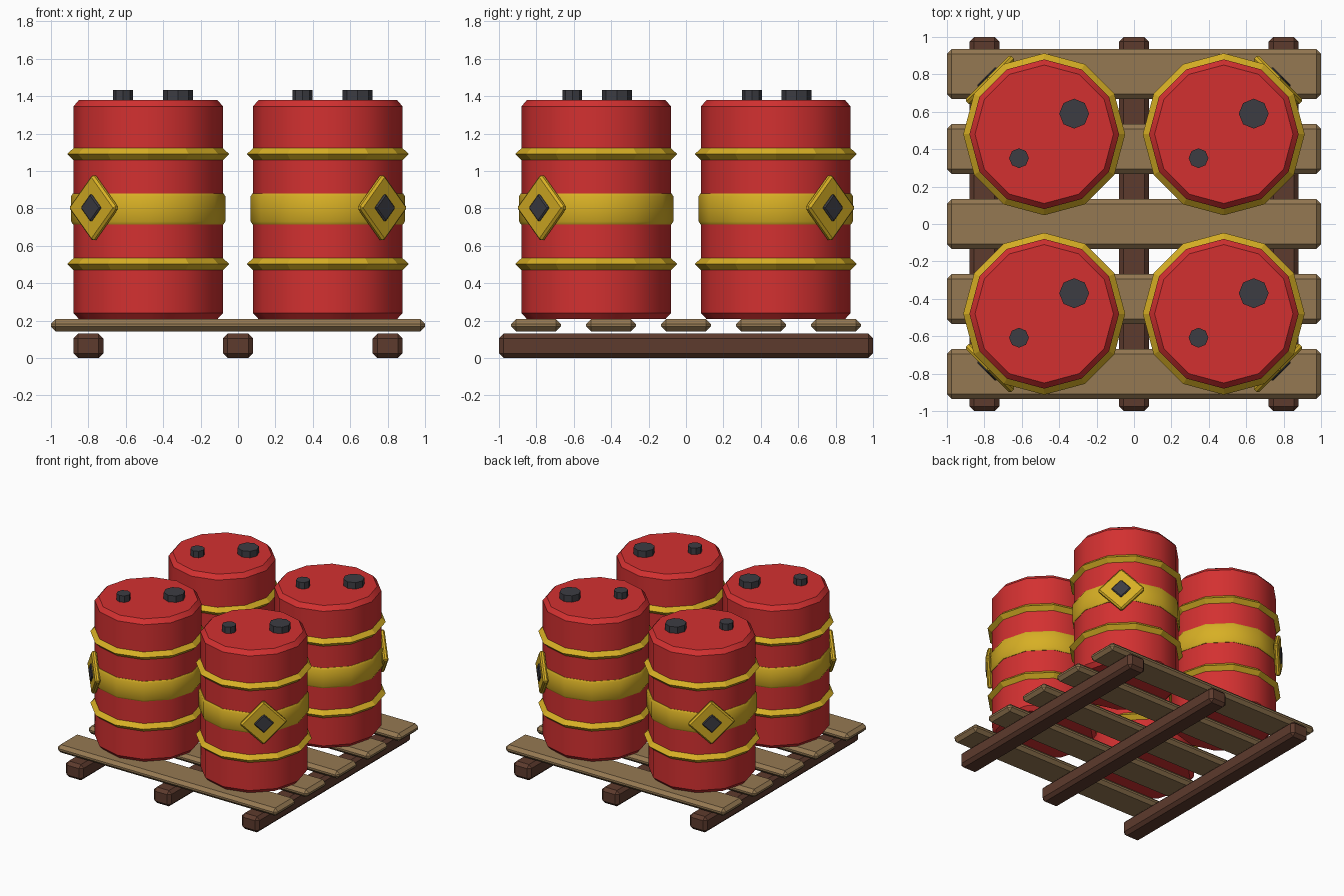
import bpy, bmesh, math
from mathutils import Matrix

if "Cube" in bpy.data.objects:
    bpy.data.objects.remove(bpy.data.objects["Cube"])


def material(name, rgb):
    m = bpy.data.materials.new(name)
    m.diffuse_color = (*rgb, 1)
    m.use_nodes = True
    m.node_tree.nodes["Principled BSDF"].inputs["Base Color"].default_value = m.diffuse_color
    return m


RED = material("barrel red", (0.65, 0.03, 0.03))
YELLOW = material("hazard yellow", (0.68, 0.43, 0.018))
DARK = material("dark grey", (0.045, 0.045, 0.055))
WOOD = material("plank wood", (0.30, 0.19, 0.085))
BROWN = material("runner brown", (0.11, 0.043, 0.026))


def finish(bm, name, mat, matrix=Matrix(), smooth=0):
    bmesh.ops.recalc_face_normals(bm, faces=bm.faces)
    bm.transform(matrix)
    me = bpy.data.meshes.new(name)
    bm.to_mesh(me)
    bm.free()
    me.materials.append(mat)
    if smooth:
        me.shade_smooth()
        me.set_sharp_from_angle(angle=math.radians(smooth))
    ob = bpy.data.objects.new(name, me)
    bpy.context.collection.objects.link(ob)
    return ob


def lathe(name, mat, profile, x, y, sides=12, closed=False, smooth=0):
    """Revolve (radius, z) points; open profiles get end caps."""
    bm = bmesh.new()
    rings = [[bm.verts.new((r * math.cos(a), r * math.sin(a), z))
              for a in (i * math.tau / sides for i in range(sides))]
             for r, z in profile]
    pairs = list(zip(rings, rings[1:]))
    if closed:
        pairs.append((rings[-1], rings[0]))
    else:
        bm.faces.new(rings[0])
        bm.faces.new(rings[-1])
    for a, b in pairs:
        for i in range(sides):
            j = (i + 1) % sides
            bm.faces.new((a[i], a[j], b[j], b[i]))
    return finish(bm, name, mat, Matrix.Translation((x, y, 0)), smooth)


def box(name, mat, size, matrix, bevel):
    bm = bmesh.new()
    bmesh.ops.create_cube(bm, size=1)
    bmesh.ops.scale(bm, vec=size, verts=bm.verts)
    bmesh.ops.bevel(bm, geom=bm.edges[:], offset=bevel, segments=1,
                    affect='EDGES', profile=0.5)
    return finish(bm, name, mat, matrix)


# Pallet
for x in (-0.8, 0, 0.8):
    box("pallet_runner", BROWN, (0.16, 2, 0.13),
        Matrix.Translation((x, 0, 0.065)), 0.025)
for i in range(-2, 3):
    box("pallet_plank", WOOD, (2, 0.265, 0.065),
        Matrix.Translation((0, i * 0.401, 0.175)), 0.025)

# Four barrels
for sx in (-1, 1):
    for sy in (-1, 1):
        x, y = 0.48 * sx, 0.48 * sy
        lathe("barrel_body", RED,
              [(0.37, 0.208), (0.40, 0.24), (0.40, 1.345), (0.37, 1.38)],
              x, y, smooth=35)
        lathe("barrel_band", YELLOW,
              [(0.39, 0.715), (0.403, 0.715), (0.412, 0.73), (0.412, 0.865),
               (0.403, 0.88), (0.39, 0.88)], x, y, closed=True, smooth=35)
        for z in (0.502, 1.09):
            lathe("barrel_hoop", YELLOW,
                  [(0.40, z - 0.032), (0.433, z), (0.40, z + 0.032),
                   (0.37, z)], x, y, closed=True)
        # Lid plugs
        for dx, dy, r in ((0.16, 0.11, 0.08), (-0.135, -0.128, 0.053)):
            lathe("barrel_plug", DARK, [(r, 1.37), (r, 1.433)],
                  x + dx, y + dy, sides=8)
        # Hazard diamond on the outward corner
        turn = Matrix.Rotation(math.atan2(sy, sx), 4, 'Z')
        tilt = Matrix.Rotation(math.pi / 4, 4, 'X')
        for name, mat, side, dist, thick, bevel in (
                ("hazard_diamond", YELLOW, 0.255, 0.41, 0.04, 0.012),
                ("hazard_diamond_centre", DARK, 0.108, 0.43, 0.02, 0.007)):
            place = (Matrix.Translation((x, y, 0.803)) @ turn
                     @ Matrix.Translation((dist, 0, 0)) @ tilt)
            box(name, mat, (thick, side, side), place, bevel)
